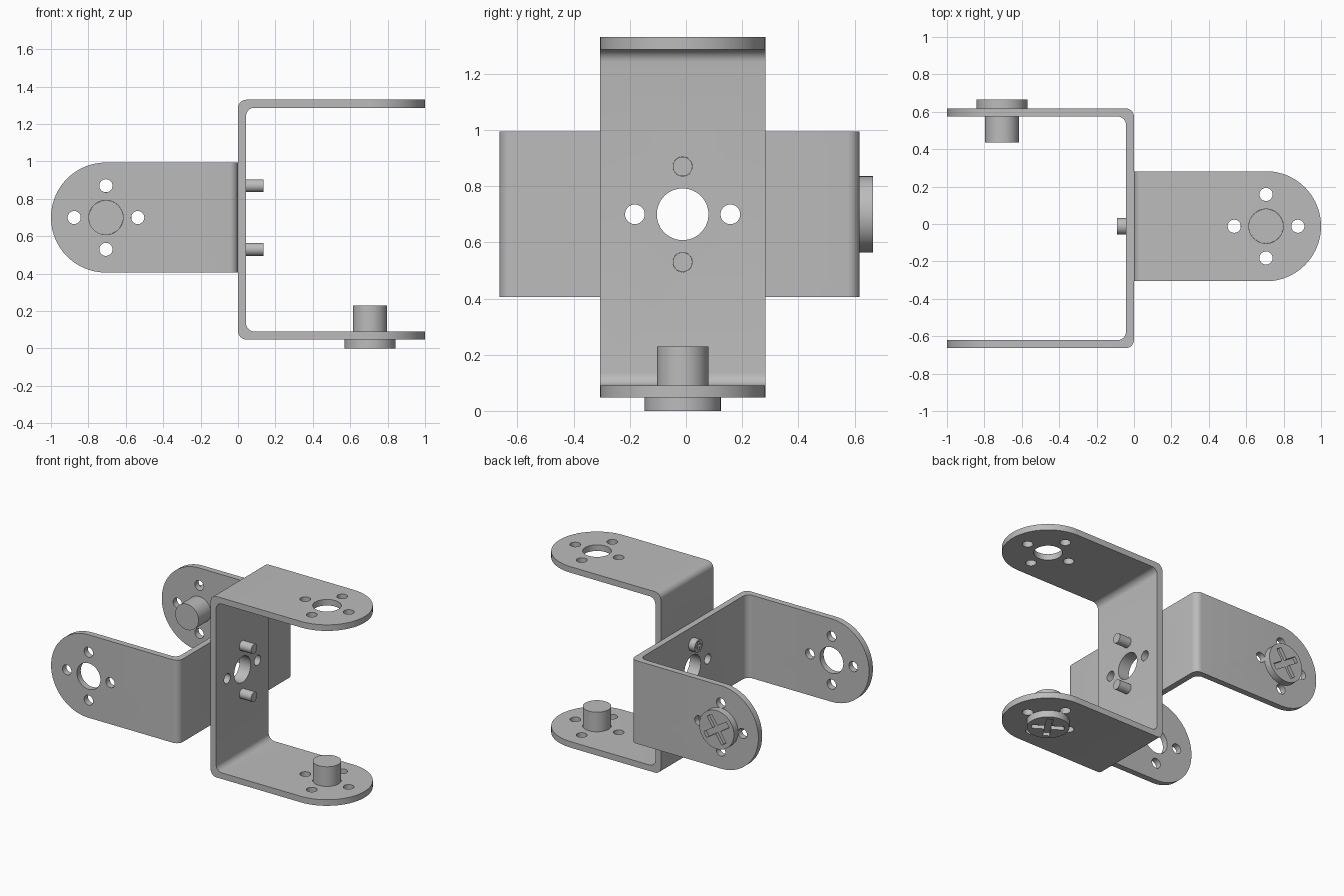
import bpy, bmesh
from math import pi, radians, cos, sin
from mathutils import Matrix

cube = bpy.data.objects.get("Cube")
if cube:
    bpy.data.objects.remove(cube, do_unlink=True)

metal = bpy.data.materials.new("grey_metal")
metal.use_nodes = True
GREY = (0.5, 0.5, 0.5, 1)
metal.diffuse_color = GREY
metal.node_tree.nodes["Principled BSDF"].inputs["Base Color"].default_value = GREY

T = 0.043        # sheet thickness
H = 0.641        # half height of a bracket
W = 0.294        # half width and end radius
END = 1 - W      # centre of the rounded end
BEND = 0.045     # bend radius
PITCH = 0.17     # small hole distance from the centre hole


def arc(cx, cy, r, start, stop, n=8):
    angles = [radians(start + (stop - start) * i / n) for i in range(n + 1)]
    return [(cx + r * cos(a), cy + r * sin(a)) for a in angles]


def circle(r, cx=0, cy=0):
    return arc(cx, cy, r, 0, 360, 48)[:-1]


def prism(name, outline, low, high, matrix=Matrix()):
    """Extrude a flat outline along z, then move it by the matrix."""
    bm = bmesh.new()
    face = bm.faces.new([bm.verts.new((x, y, low)) for x, y in outline])
    side = bmesh.ops.extrude_face_region(bm, geom=[face])
    verts = [v for v in side["geom"] if isinstance(v, bmesh.types.BMVert)]
    bmesh.ops.translate(bm, verts=verts, vec=(0, 0, high - low))
    bmesh.ops.recalc_face_normals(bm, faces=bm.faces)
    bm.transform(matrix)
    mesh = bpy.data.meshes.new(name)
    bm.to_mesh(mesh)
    bm.free()
    mesh.materials.append(metal)
    obj = bpy.data.objects.new(name, mesh)
    bpy.context.collection.objects.link(obj)
    return obj


def combine(obj, steps):
    """Apply booleans in order and remove the helper solids."""
    for operation, tool in steps:
        mod = obj.modifiers.new("cut", 'BOOLEAN')
        mod.operation, mod.object, mod.solver = operation, tool, 'EXACT'
    graph = bpy.context.evaluated_depsgraph_get()
    mesh = bpy.data.meshes.new_from_object(obj.evaluated_get(graph))
    obj.modifiers.clear()
    obj.data = mesh
    for _, tool in steps:
        bpy.data.objects.remove(tool, do_unlink=True)


def finish(obj, matrix):
    obj.data.transform(matrix)
    obj.data.shade_smooth()
    obj.data.set_sharp_from_angle(angle=radians(30))


def bracket(name, shift, place):
    # bent sheet
    i, o = H - T - BEND, H - BEND
    profile = ([(1.1, -H)] + arc(BEND, -o, BEND, 270, 180)
               + arc(BEND, o, BEND, 180, 90) + [(1.1, H), (1.1, H - T)]
               + arc(T + BEND, i, BEND, 90, 180)
               + arc(T + BEND, -i, BEND, 180, 270) + [(1.1, T - H)])
    upright = Matrix.Translation((0, 0, shift)) @ Matrix.Rotation(pi / 2, 4, 'X')
    obj = prism(name, profile, -0.4, 0.4, upright)
    # rounded ends
    stadium = [(-0.1, -W)] + arc(END, 0, W, -90, 90, 48) + [(-0.1, W)]
    steps = [('INTERSECT', prism("end_helper", stadium, -1, 1))]
    # holes in the two flanges and in the web
    through_web = Matrix.Rotation(pi / 2, 4, 'Y')
    spots = [(0, 0, 0.092)] + [(PITCH * cos(k * pi / 2), PITCH * sin(k * pi / 2), 0.035)
                               for k in range(4)]
    for x, y, r in spots:
        steps.append(('DIFFERENCE', prism("hole_helper", circle(r, END + x, y), -1, 1)))
        steps.append(('DIFFERENCE', prism("hole_helper", circle(r, x, y), -0.1, 0.1, through_web)))
    combine(obj, steps)
    finish(obj, place)


def screw(name, shaft_r, length, head_r, slot, matrix, turn=0):
    # head below z = 0, shaft above, cross slot under the head
    head = 0.048
    obj = prism(name, circle(head_r), -head, 0)
    a, b = slot, slot * 0.2
    cross = [(a, -b), (a, b), (b, b), (b, a), (-b, a), (-b, b),
             (-a, b), (-a, -b), (-b, -b), (-b, -a), (b, -a), (b, -b)]
    combine(obj, [
        ('UNION', prism("shaft_helper", circle(shaft_r), -head / 4, length)),
        ('DIFFERENCE', prism("slot_helper", cross, -0.1, -head / 2,
                             Matrix.Rotation(turn, 4, 'Z')))])
    finish(obj, matrix)


centre = Matrix.Translation((0, -0.012, 0.7))
# second bracket opens the other way and lies on its side
turned = centre @ Matrix(((-1, 0, 0, 0), (0, 0, -1, 0), (0, -1, 0, 0), (0, 0, 0, 1)))

for label, shift, place in (("upright", -0.011, centre), ("sideways", 0.011, turned)):
    bracket(label + "_bracket", shift, place)
    screw(label + "_pivot_screw", 0.0915, 0.182, 0.136, 0.105,
          place @ Matrix.Translation((END, 0, shift - H)), radians(-33))

# small screws joining the two webs
for label, z in (("upper", PITCH), ("lower", -PITCH)):
    screw(label + "_joining_screw", 0.0345, T + 0.135, 0.045, 0.032,
          centre @ Matrix.Translation((-T, 0, z)) @ Matrix.Rotation(pi / 2, 4, 'Y'))
